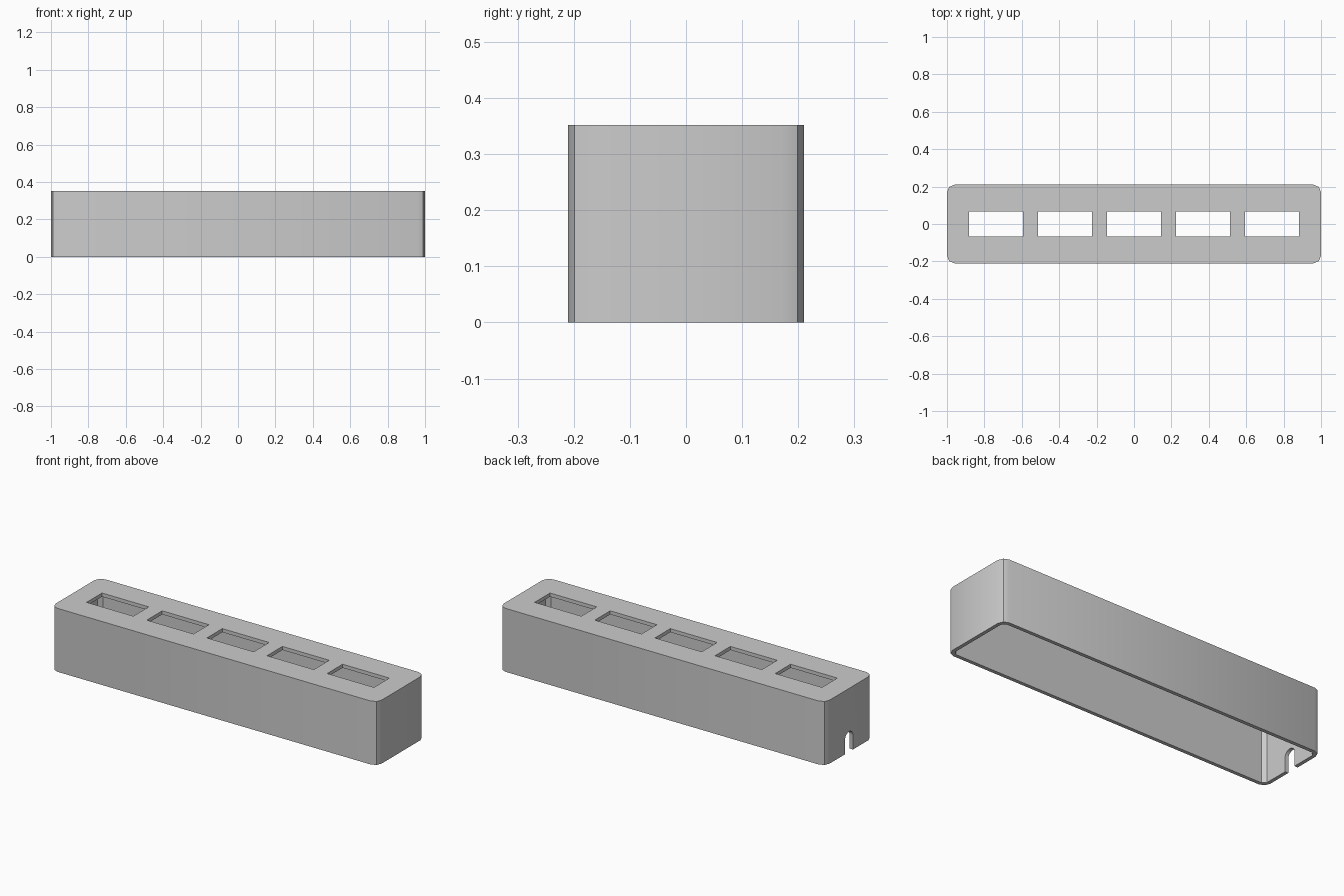
import bpy, bmesh, math

LENGTH, WIDTH, HEIGHT = 2.0, 0.42, 0.352
WALL, RADIUS = 0.02, 0.04

default = bpy.data.objects.get("Cube")
if default:
    bpy.data.objects.remove(default, do_unlink=True)

grey = bpy.data.materials.new("light grey")
grey.use_nodes = True
colour = (0.6, 0.6, 0.6, 1)
grey.diffuse_color = colour
grey.node_tree.nodes["Principled BSDF"].inputs["Base Color"].default_value = colour


def finish(bm, name):
    bmesh.ops.recalc_face_normals(bm, faces=bm.faces)
    mesh = bpy.data.meshes.new(name)
    bm.to_mesh(mesh)
    bm.free()
    mesh.materials.append(grey)
    obj = bpy.data.objects.new(name, mesh)
    bpy.context.collection.objects.link(obj)
    return obj


def block(name, size, centre, radius=0, segments=1):
    """Box whose upright edges may be rounded."""
    bm = bmesh.new()
    bmesh.ops.create_cube(bm, size=1)
    bmesh.ops.scale(bm, vec=size, verts=bm.verts)
    bmesh.ops.translate(bm, vec=centre, verts=bm.verts)
    if radius:
        upright = [e for e in bm.edges
                   if abs(e.verts[0].co.z - e.verts[1].co.z) > 0.01]
        bmesh.ops.bevel(bm, geom=upright, offset=radius, segments=segments,
                        profile=0.5, affect='EDGES')
    return finish(bm, name)


def arch(name, x, depth, half, spring):
    """Round-topped slot running along x."""
    outline = [(-half, -0.05), (half, -0.05)]
    outline += [(half * math.cos(math.pi * i / 12), spring + half * math.sin(math.pi * i / 12))
                for i in range(13)]
    bm = bmesh.new()
    face = bm.faces.new([bm.verts.new((x, y, z)) for y, z in outline])
    ext = bmesh.ops.extrude_face_region(bm, geom=[face])
    moved = [v for v in ext["geom"] if isinstance(v, bmesh.types.BMVert)]
    bmesh.ops.translate(bm, vec=(depth, 0, 0), verts=moved)
    return finish(bm, name)


def cut(target, cutter):
    mod = target.modifiers.new("cut", 'BOOLEAN')
    mod.operation, mod.solver, mod.object = 'DIFFERENCE', 'EXACT', cutter
    bpy.context.view_layer.objects.active = target
    bpy.ops.object.modifier_apply(modifier=mod.name)
    bpy.data.objects.remove(cutter, do_unlink=True)


# Outer housing
housing = block("housing", (LENGTH, WIDTH, HEIGHT), (0, 0, HEIGHT / 2), RADIUS, 2)

# Hollow, open underneath
cut(housing, block("hollow", (LENGTH - 2 * WALL, WIDTH - 2 * WALL, HEIGHT),
                   (0, 0, HEIGHT / 2 - WALL), RADIUS - WALL))

# Row of rectangular openings in the top
for i in range(-2, 3):
    cut(housing, block("opening", (0.287, 0.135, 0.2), (i * 0.369, 0, HEIGHT)))

# Cable notch in one end wall
cut(housing, arch("cable_notch", -LENGTH / 2 - 0.05, 0.1, 0.035, 0.078))

# Smooth shading with crisp edges
bpy.ops.object.select_all(action='DESELECT')
housing.select_set(True)
bpy.context.view_layer.objects.active = housing
bpy.ops.object.shade_smooth_by_angle(angle=math.radians(30))
